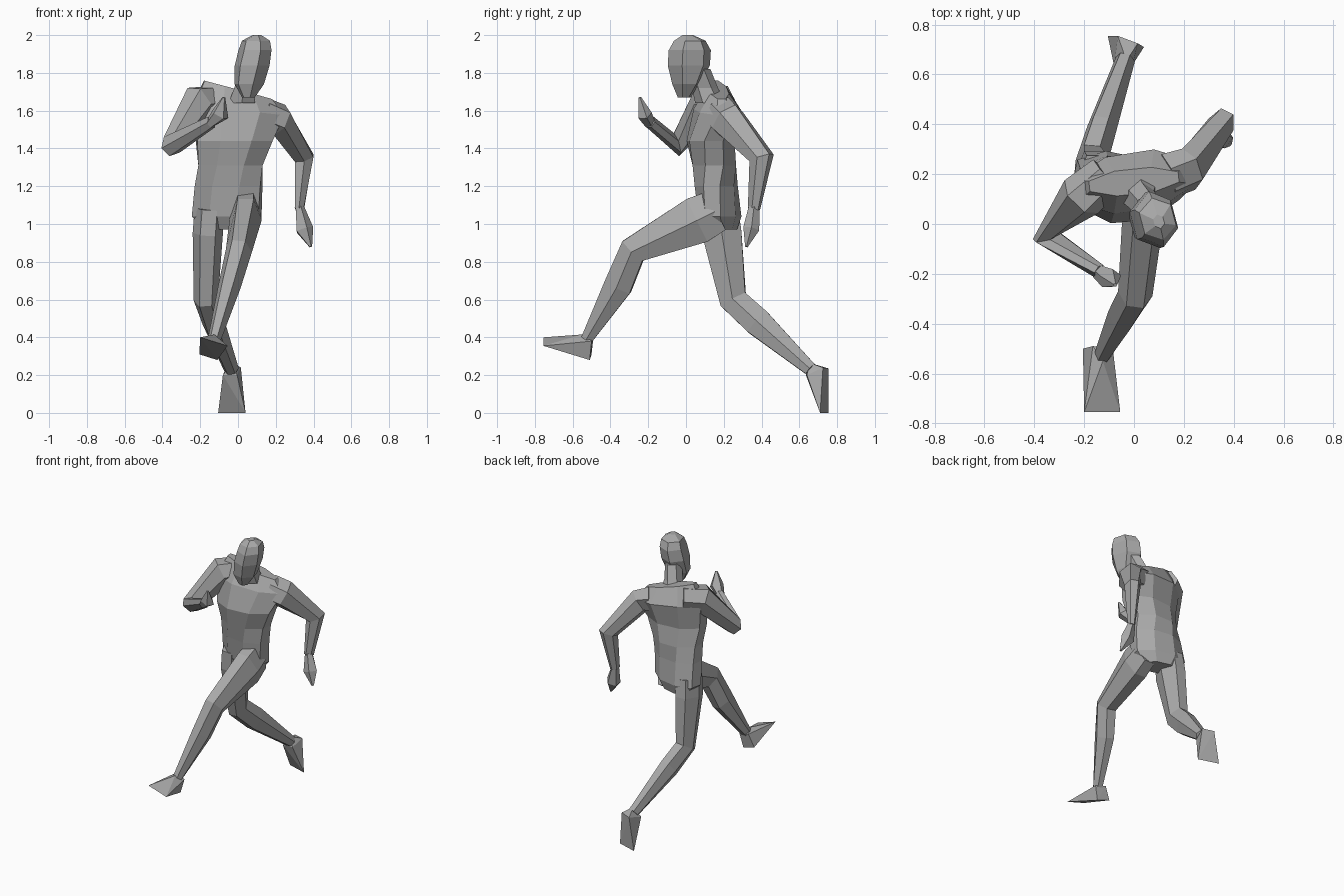
import bpy
import bmesh
from math import cos, sin, radians, tau
from mathutils import Vector

cube = bpy.data.objects.get("Cube")
if cube:
    bpy.data.objects.remove(cube, do_unlink=True)

# Single clay colour
clay = bpy.data.materials.new("clay grey")
clay.use_nodes = True
colour = (0.4, 0.4, 0.4, 1)
clay.diffuse_color = colour
clay.node_tree.nodes["Principled BSDF"].inputs["Base Color"].default_value = colour


def finish(name, bm):
    """Turn a bmesh into a flat shaded, coloured object."""
    bmesh.ops.recalc_face_normals(bm, faces=bm.faces)
    mesh = bpy.data.meshes.new(name)
    bm.to_mesh(mesh)
    bm.free()
    mesh.materials.append(clay)
    obj = bpy.data.objects.new(name, mesh)
    bpy.context.collection.objects.link(obj)
    return obj


def skin(name, rings):
    """Bridge consecutive rings of points and cap both ends."""
    bm = bmesh.new()
    loops = [[bm.verts.new(p) for p in ring] for ring in rings]
    for low, high in zip(loops, loops[1:]):
        n = len(low)
        for i in range(n):
            j = (i + 1) % n
            bm.faces.new((low[i], low[j], high[j], high[i]))
    bm.faces.new(loops[0][::-1])
    bm.faces.new(loops[-1])
    return finish(name, bm)


def body(name, sections, sides=8):
    """Stack of level sections: centre, half width, half depth, twist, tilt."""
    rings = []
    for x, y, z, width, depth, twist, tilt in sections:
        t = radians(twist)
        across = Vector((cos(t), sin(t), tilt)) * width
        along = Vector((-sin(t), cos(t), 0)) * depth
        grow = 1 / cos(tau / sides / 2)
        angles = [tau * (i + 0.5) / sides for i in range(sides)]
        rings.append([Vector((x, y, z)) + grow * (across * cos(a) + along * sin(a))
                      for a in angles])
    return skin(name, rings)


def limb(name, joints, sides=6):
    """Tube through joints: centre, sideways radius, other radius."""
    points = [Vector(j[:3]) for j in joints]
    steps = [(b - a).normalized() for a, b in zip(points, points[1:])]
    side = Vector((1, 0, 0))
    rings = []
    for i, p in enumerate(points):
        tangent = (steps[max(i - 1, 0)] + steps[min(i, len(steps) - 1)]).normalized()
        side = (side - tangent * side.dot(tangent)).normalized()
        other = tangent.cross(side)
        ru, rv = joints[i][3:]
        rings.append([p + side * ru * cos(tau * k / sides) + other * rv * sin(tau * k / sides)
                      for k in range(sides)])
    return skin(name, rings)


def hull(name, points):
    """Wedge wrapped around a few corner points."""
    bm = bmesh.new()
    for p in points:
        bm.verts.new(p)
    bmesh.ops.convex_hull(bm, input=bm.verts)
    return finish(name, bm)


# Torso: pelvis turned one way, raised right shoulder turned the other
body("torso", [
    (-0.06, 0.19, 0.97, 0.12, 0.07, -15, 0),
    (-0.06, 0.18, 1.04, 0.18, 0.10, -12, 0),
    (-0.05, 0.16, 1.2, 0.175, 0.105, -8, 0),
    (-0.04, 0.15, 1.31, 0.17, 0.115, 0, 0),
    (-0.02, 0.13, 1.44, 0.20, 0.12, 5, 0),
    (0, 0.17, 1.6, 0.24, 0.115, 9, -0.1),
    (0, 0.17, 1.71, 0.18, 0.05, 6, -0.27),
])

# Neck and head, leaning forward and to the left
body("neck", [
    (0.02, 0.13, 1.64, 0.07, 0.07, 0, 0),
    (0.03, 0.1, 1.72, 0.05, 0.06, 0, 0),
    (0.06, 0.06, 1.82, 0.045, 0.06, 0, 0),
], 6)
body("head", [
    (0.055, -0.01, 1.67, 0.03, 0.03, 15, 0),
    (0.06, 0, 1.74, 0.07, 0.065, 15, 0),
    (0.075, 0.015, 1.84, 0.08, 0.1, 15, 0),
    (0.09, 0.02, 1.92, 0.075, 0.1, 15, 0),
    (0.095, 0.02, 1.97, 0.065, 0.075, 15, 0),
    (0.1, 0.01, 2, 0.02, 0.025, 15, 0),
], 6)

# Right arm bent in front of the chest
limb("right_arm", [
    (-0.11, 0.2, 1.65, 0.08, 0.09),
    (-0.21, 0.11, 1.64, 0.095, 0.1),
    (-0.35, -0.05, 1.42, 0.06, 0.065),
    (-0.14, -0.19, 1.54, 0.03, 0.035),
])
limb("right_hand", [
    (-0.15, -0.19, 1.53, 0.025, 0.03),
    (-0.095, -0.22, 1.58, 0.05, 0.04),
    (-0.075, -0.245, 1.67, 0.008, 0.008),
], 5)

# Left arm swung behind
limb("left_arm", [
    (0.13, 0.19, 1.58, 0.09, 0.1),
    (0.22, 0.22, 1.55, 0.08, 0.1),
    (0.35, 0.4, 1.35, 0.055, 0.07),
    (0.325, 0.36, 1.08, 0.025, 0.035),
])
limb("left_hand", [
    (0.325, 0.36, 1.09, 0.025, 0.03),
    (0.35, 0.345, 0.97, 0.05, 0.045),
    (0.385, 0.32, 0.88, 0.008, 0.008),
], 5)

# Left leg striding forward
limb("left_leg", [
    (0.04, 0.16, 1.07, 0.08, 0.13),
    (0.04, 0.06, 1.02, 0.085, 0.145),
    (0.005, -0.28, 0.86, 0.07, 0.085),
    (-0.045, -0.36, 0.67, 0.06, 0.085),
    (-0.125, -0.525, 0.39, 0.035, 0.035),
])
hull("left_foot", [
    (-0.2, -0.755, 0.4), (-0.055, -0.755, 0.355),
    (-0.205, -0.5, 0.31), (-0.11, -0.51, 0.28),
    (-0.085, -0.5, 0.38), (-0.165, -0.49, 0.4), (-0.125, -0.55, 0.415),
])

# Right leg pushing off behind
limb("right_leg", [
    (-0.15, 0.18, 1.08, 0.08, 0.11),
    (-0.16, 0.19, 0.95, 0.08, 0.12),
    (-0.17, 0.25, 0.6, 0.065, 0.085),
    (-0.13, 0.38, 0.48, 0.06, 0.085),
    (-0.035, 0.66, 0.23, 0.04, 0.04),
])
hull("right_foot", [
    (-0.105, 0.755, 0), (0.04, 0.71, 0),
    (-0.065, 0.755, 0.235), (0.015, 0.725, 0.24),
    (-0.08, 0.635, 0.2), (-0.005, 0.64, 0.2), (-0.03, 0.655, 0.265),
])
